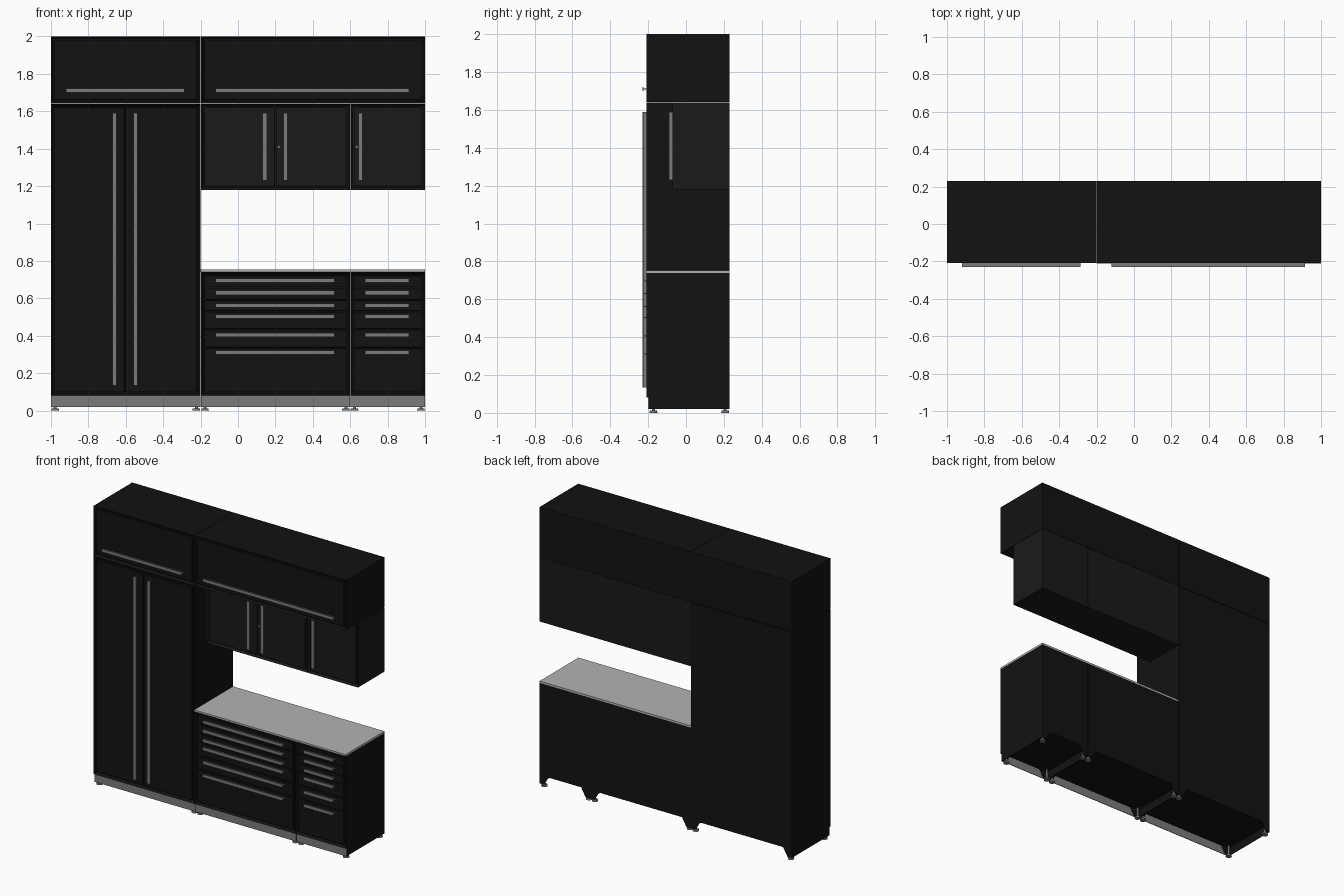
import bpy, bmesh
from mathutils import Matrix

if "Cube" in bpy.data.objects:
    bpy.data.objects.remove(bpy.data.objects["Cube"])

BACK, FRONT, WALL_FRONT = 0.23, -0.208, -0.07


def material(name, v):
    m = bpy.data.materials.new(name)
    m.diffuse_color = (v, v, v, 1)
    m.use_nodes = True
    m.node_tree.nodes["Principled BSDF"].inputs["Base Color"].default_value = m.diffuse_color
    return m


BLACK = material("black_paint", 0.006)
SOFT_BLACK = material("soft_black_paint", 0.01)
STEEL = material("steel", 0.2)
TOP = material("worktop_steel", 0.45)


def finish(name, bm, mat):
    bmesh.ops.recalc_face_normals(bm, faces=bm.faces)
    me = bpy.data.meshes.new(name)
    bm.to_mesh(me)
    bm.free()
    me.materials.append(mat)
    ob = bpy.data.objects.new(name, me)
    bpy.context.collection.objects.link(ob)
    return ob


def add_box(bm, x0, x1, y0, y1, z0, z1):
    size = Matrix.Diagonal((x1 - x0, y1 - y0, z1 - z0, 1))
    mid = Matrix.Translation(((x0 + x1) / 2, (y0 + y1) / 2, (z0 + z1) / 2))
    bmesh.ops.create_cube(bm, size=1, matrix=mid @ size)


def box(name, mat, *dims):
    bm = bmesh.new()
    add_box(bm, *dims)
    return finish(name, bm, mat)


def carcass(name, mat, x0, x1, y0, z0, z1, rim=0.016):
    """Cabinet body with a framed recess in the front."""
    bm = bmesh.new()
    add_box(bm, x0, x1, y0, BACK, z0, z1)
    face = min(bm.faces, key=lambda f: f.calc_center_median().y)
    bmesh.ops.inset_region(bm, faces=[face], thickness=rim)
    for v in face.verts:
        v.co.y += 0.02
    finish(name, bm, mat)


def panel(name, mat, x0, x1, y0, z0, z1, gap=0.002):
    """Door or drawer front sitting inside the recess."""
    ob = box(name, mat, x0 + gap, x1 - gap, y0 + 0.003, y0 + 0.022, z0 + gap, z1 - gap)
    bev = ob.modifiers.new("edge", 'BEVEL')
    bev.width, bev.segments = 0.002, 1


def handle(name, y0, x0, x1, z0, z1):
    """T-section pull: flat grip on a thin full-length web."""
    bm = bmesh.new()
    add_box(bm, x0, x1, y0 - 0.022, y0 - 0.017, z0, z1)
    if x1 - x0 > z1 - z0:
        c = (z0 + z1) / 2
        add_box(bm, x0, x1, y0 - 0.017, y0 + 0.004, c - 0.003, c + 0.003)
    else:
        c = (x0 + x1) / 2
        add_box(bm, c - 0.003, c + 0.003, y0 - 0.017, y0 + 0.004, z0, z1)
    finish(name, bm, STEEL)


def notched_apron(name, x0, x1, y0):
    """Plate with a trapezoid cut-out that leaves a tapered leg at each corner."""
    bm = bmesh.new()
    for a, s in ((x0, 1), (x1, -1)):
        pts = [(a, 0.02), (a + s * 0.035, 0.02), (a + s * 0.07, 0.081), (a, 0.081)]
        f = bm.faces.new([bm.verts.new((x, y0, z)) for x, z in pts])
        ext = bmesh.ops.extrude_face_region(bm, geom=[f])["geom"]
        for v in ext:
            if isinstance(v, bmesh.types.BMVert):
                v.co.y += 0.004
    finish(name, bm, BLACK)


def base(name, x0, x1):
    """Side skirts, aprons, kick plate and levelling feet under a floor cabinet."""
    for side, a in (("left", x0), ("right", x1 - 0.004)):
        box(f"{name}_{side}_skirt", BLACK, a, a + 0.004, -0.196, BACK, 0.02, 0.081)
    notched_apron(name + "_back_apron", x0, x1, BACK - 0.004)
    notched_apron(name + "_front_apron", x0, x1, -0.194)
    box(name + "_kick_plate", STEEL, x0 + 0.001, x1 - 0.001, -0.2, -0.196, 0.02, 0.081)
    bm = bmesh.new()
    for x in (x0 + 0.022, x1 - 0.022):
        for y in (-0.172, 0.207):
            for r, z0, z1 in ((0.021, 0, 0.012), (0.008, 0.012, 0.081)):
                bmesh.ops.create_cone(bm, cap_ends=True, segments=16, radius1=r, radius2=r * 0.9,
                                      depth=z1 - z0, matrix=Matrix.Translation((x, y, (z0 + z1) / 2)))
    feet = finish(name + "_feet", bm, STEEL)
    bpy.context.view_layer.objects.active = feet
    feet.select_set(True)
    bpy.ops.object.shade_smooth_by_angle()
    feet.select_set(False)


def lock(name, x, y0, z):
    bm = bmesh.new()
    bmesh.ops.create_cone(bm, cap_ends=True, segments=16, radius1=0.006, radius2=0.006, depth=0.008,
                          matrix=Matrix.Translation((x, y0 + 0.002, z)) @ Matrix.Rotation(1.5708, 4, 'X'))
    finish(name, bm, STEEL)


# Tall two-door locker
carcass("locker_body", BLACK, -1, -0.201, FRONT, 0.08, 1.638)
panel("locker_left_door", BLACK, -0.984, -0.605, FRONT, 0.096, 1.622)
panel("locker_right_door", BLACK, -0.605, -0.217, FRONT, 0.096, 1.622)
for side, x in (("left", -0.66), ("right", -0.548)):
    handle(f"locker_{side}_handle", FRONT, x - 0.011, x + 0.011, 0.135, 1.59)
base("locker", -1, -0.201)

# Drawer cabinets
edges = [0.724, 0.658, 0.592, 0.53, 0.434, 0.336, 0.096]
pulls = [0.695, 0.63, 0.562, 0.503, 0.405, 0.31]
for name, x0, x1, h0, h1 in (("wide_drawers", -0.199, 0.599, -0.12, 0.515),
                             ("narrow_drawers", 0.601, 1, 0.68, 0.915)):
    carcass(name + "_body", BLACK, x0, x1, FRONT, 0.08, 0.74)
    for i, z in enumerate(pulls):
        panel(f"{name}_front_{i}", BLACK, x0 + 0.016, x1 - 0.016, FRONT, edges[i + 1], edges[i])
        handle(f"{name}_handle_{i}", FRONT, h0, h1, z - 0.011, z + 0.011)
    base(name, x0, x1)
box("worktop", TOP, -0.2, 1, -0.21, BACK, 0.74, 0.753)

# Shallow wall cabinets
carcass("wide_wall_body", SOFT_BLACK, -0.199, 0.599, WALL_FRONT, 1.18, 1.64)
carcass("narrow_wall_body", SOFT_BLACK, 0.601, 1, WALL_FRONT, 1.18, 1.64)
for i, (x0, x1, h) in enumerate(((-0.183, 0.2, 0.143), (0.2, 0.583, 0.254), (0.617, 0.984, 0.655))):
    panel(f"wall_door_{i}", SOFT_BLACK, x0, x1, WALL_FRONT, 1.196, 1.624)
    handle(f"wall_handle_{i}", WALL_FRONT, h - 0.011, h + 0.011, 1.23, 1.59)
    if i:
        lock(f"wall_lock_{i}", x0 + 0.018, WALL_FRONT, 1.41)

# Overhead lift-up cabinets
for name, x0, x1, h0, h1 in (("left_overhead", -1, -0.201, -0.92, -0.285),
                             ("right_overhead", -0.199, 1, -0.12, 0.915)):
    carcass(name + "_body", BLACK, x0, x1, FRONT, 1.642, 2)
    panel(name + "_door", BLACK, x0 + 0.016, x1 - 0.016, FRONT, 1.658, 1.984)
    handle(name + "_handle", FRONT, h0, h1, 1.7, 1.722)
